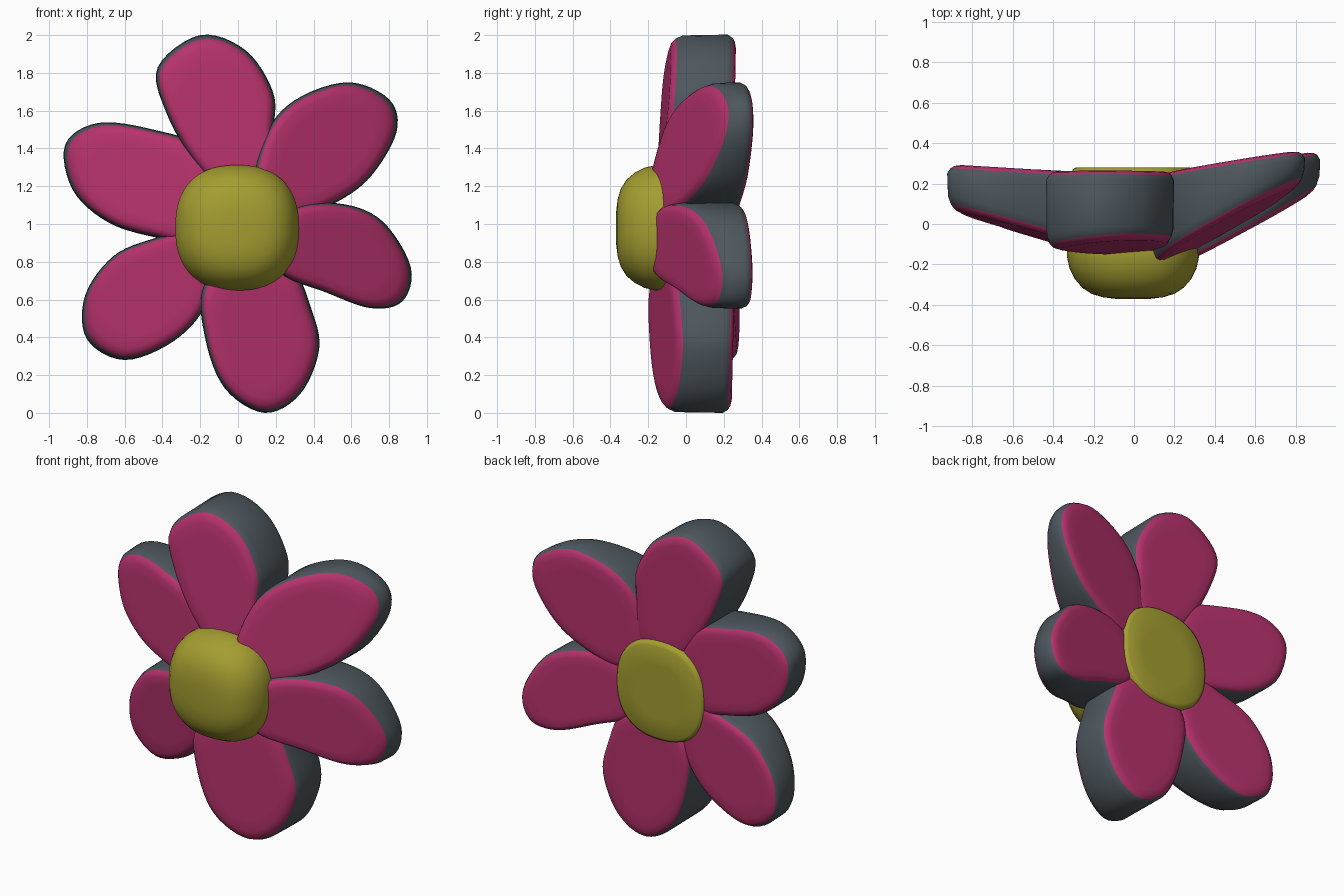
import bpy, bmesh, math
from mathutils import Vector

if "Cube" in bpy.data.objects:
    bpy.data.objects.remove(bpy.data.objects["Cube"])


def material(name, rgb):
    m = bpy.data.materials.new(name)
    m.diffuse_color = (*rgb, 1)
    m.use_nodes = True
    m.node_tree.nodes["Principled BSDF"].inputs["Base Color"].default_value = m.diffuse_color
    return m


PINK = material("pink", (0.47, 0.032, 0.15))
GREY = material("slate", (0.075, 0.095, 0.11))
YELLOW = material("yellow", (0.37, 0.34, 0.03))
HUB = Vector((0, 0.98))


def smooth_loop(pts, steps=6):
    """Closed Catmull-Rom curve through (x, z) points."""
    p = [Vector(q) for q in pts]
    n, out = len(p), []
    for i in range(n):
        a, b, c, d = (p[(i + k) % n] for k in (-1, 0, 1, 2))
        for s in range(steps):
            t = s / steps
            out.append(0.5 * (2 * b + (c - a) * t + (2 * a - 5 * b + 4 * c - d) * t * t
                              + (3 * b - a - 3 * c + d) * t ** 3))
    return out


def loft(name, outline, layers, depth, mats, side=None):
    """Skin scaled copies of an outline; layers are (scale, key), depth(key, point) gives y."""
    mid = sum(outline, Vector((0, 0))) / len(outline)
    bm = bmesh.new()
    rings = []
    for scale, key in layers:
        pts = [mid + (p - mid) * scale for p in outline]
        rings.append([bm.verts.new((p.x, depth(key, p), p.y)) for p in pts])
    n = len(outline)
    for k in range(len(rings) - 1):
        for i in range(n):
            j = (i + 1) % n
            f = bm.faces.new((rings[k][i], rings[k][j], rings[k + 1][j], rings[k + 1][i]))
            f.material_index = 1 if side and k in side else 0
    for ring, key in ((rings[0], layers[0][1]), (rings[-1], layers[-1][1])):
        tip = bm.verts.new((mid.x, depth(key, mid), mid.y))
        for i in range(n):
            bm.faces.new((ring[i], ring[(i + 1) % n], tip))
    bmesh.ops.recalc_face_normals(bm, faces=bm.faces)
    me = bpy.data.meshes.new(name)
    bm.to_mesh(me)
    bm.free()
    for m in mats:
        me.materials.append(m)
    for f in me.polygons:
        f.use_smooth = True
    ob = bpy.data.objects.new(name, me)
    bpy.context.collection.objects.link(ob)


# Petal cushion: rounded rim on front and back, slate band around the edge
ROUND = [(0.35, 0), (0.65, 0), (0.83, 0), (0.91, 0.009), (0.96, 0.027), (1.0, 0.065)]
PETAL = [(s - 0.01, (0, d)) for s, d in ROUND] + [(s, (1, d)) for s, d in reversed(ROUND)]


def petal(name, front, back, pts):
    """front and back are tilted planes: y at the hub, slope along x, slope along z."""
    def depth(key, p):
        face, inset = key
        y, sx, sz = (front, back)[face]
        y += sx * p.x + sz * (p.y - HUB.y)
        return y - 0.7 * inset if face else y + inset
    loft(name, smooth_loop(pts), PETAL, depth, (PINK, GREY), side={4, 5, 6})


petal("top_petal", (-0.17, 0.08, 0.1), (0.245, 0, 0.02),
      [(-0.02, 1.13), (-0.22, 1.31), (-0.38, 1.59), (-0.425, 1.83), (-0.2, 2.0),
       (0.04, 1.92), (0.185, 1.7), (0.19, 1.5), (0.18, 1.25)])
petal("upper_right_petal", (-0.29, 0.5, 0.13), (0.215, 0.16, 0.03),
      [(0.08, 1.12), (0.14, 1.46), (0.3, 1.655), (0.58, 1.75), (0.8, 1.66),
       (0.84, 1.49), (0.71, 1.26), (0.53, 1.12), (0.28, 1.03)])
petal("lower_right_petal", (-0.325, 0.53, -0.05), (0.215, 0.16, 0),
      [(0.15, 0.92), (0.3, 1.09), (0.56, 1.105), (0.77, 1.01), (0.915, 0.77),
       (0.87, 0.59), (0.7, 0.555), (0.46, 0.64), (0.22, 0.74)])
petal("bottom_petal", (-0.16, 0.28, 0), (0.265, 0, 0.025),
      [(0.05, 0.82), (-0.18, 0.68), (-0.175, 0.4), (-0.07, 0.13), (0.14, 0.0),
       (0.33, 0.1), (0.43, 0.34), (0.385, 0.56), (0.29, 0.75)])
petal("lower_left_petal", (-0.21, -0.27, -0.08), (0.245, -0.05, 0),
      [(-0.12, 0.83), (-0.17, 0.57), (-0.34, 0.38), (-0.6, 0.28), (-0.8, 0.39),
       (-0.81, 0.62), (-0.66, 0.83), (-0.44, 0.925), (-0.25, 0.96)])
petal("upper_left_petal", (-0.19, -0.26, 0.06), (0.24, -0.06, 0),
      [(-0.1, 1.13), (-0.19, 1.4), (-0.45, 1.5), (-0.74, 1.535), (-0.915, 1.42),
       (-0.875, 1.18), (-0.69, 1.01), (-0.44, 0.93), (-0.22, 0.91)])

# Yellow centre: domed front, flat button on the back, slightly squared outline
hub = []
for i in range(64):
    a = i / 64 * math.tau
    c, s = math.cos(a), math.sin(a)
    r = (abs(c) ** 2.4 + abs(s) ** 2.4) ** (-1 / 2.4)
    hub.append(HUB + Vector((0.33 * r * c - 0.005, 0.335 * r * s)))
loft("flower_centre", hub,
     [(0.25, -0.37), (0.45, -0.362), (0.62, -0.345), (0.76, -0.315), (0.87, -0.272), (0.95, -0.22),
      (0.99, -0.16), (0.99, -0.1), (0.93, -0.04), (0.92, 0.2), (0.92, 0.25), (0.9, 0.27),
      (0.85, 0.28), (0.5, 0.28)],
     lambda y, p: y, (YELLOW,))
